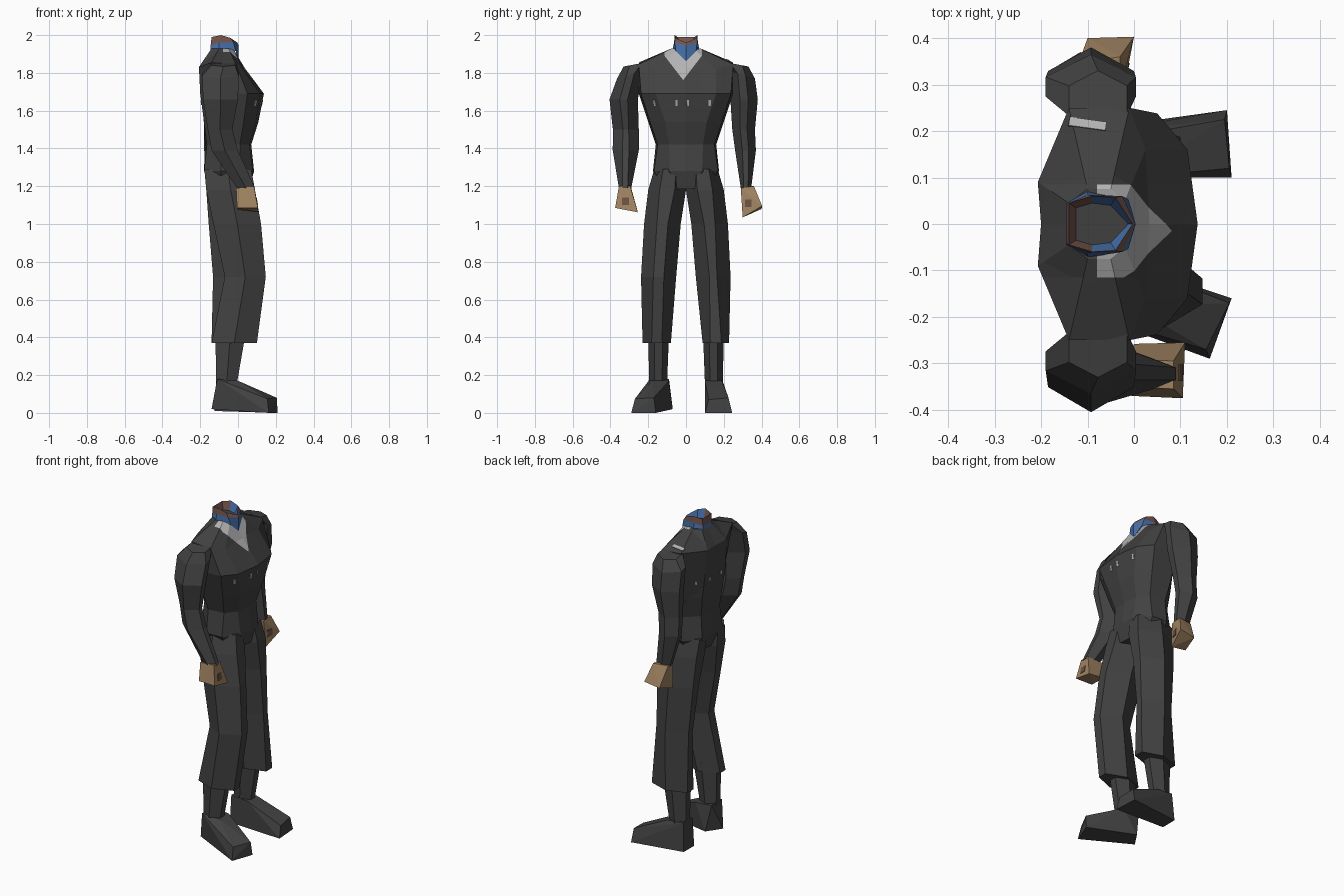
import bpy, bmesh
from mathutils import Vector
from mathutils.bvhtree import BVHTree

if "Cube" in bpy.data.objects:
    bpy.data.objects.remove(bpy.data.objects["Cube"])


def material(name, rgb):
    m = bpy.data.materials.new(name)
    m.diffuse_color = (*rgb, 1)
    m.use_nodes = True
    m.node_tree.nodes["Principled BSDF"].inputs["Base Color"].default_value = m.diffuse_color
    return m


CLOTH = material("charcoal cloth", (0.054, 0.054, 0.054))
SHIRT = material("pale grey shirt", (0.45, 0.45, 0.45))
BLUE = material("blue collar", (0.06, 0.16, 0.40))
NECK = material("brown neck", (0.17, 0.088, 0.07))
SKIN = material("tan skin", (0.35, 0.225, 0.12))
PALM = material("dark palm", (0.15, 0.085, 0.06))


def finish(name, bm, mats):
    bmesh.ops.recalc_face_normals(bm, faces=bm.faces)
    me = bpy.data.meshes.new(name)
    bm.to_mesh(me)
    bm.free()
    for m in mats:
        me.materials.append(m)
    ob = bpy.data.objects.new(name, me)
    bpy.context.collection.objects.link(ob)
    return ob


def loft(rings, bands=None, cap=0):
    """Skin a list of point rings, with a material index per band."""
    bm = bmesh.new()
    vs = [[bm.verts.new(p) for p in r] for r in rings]
    n = len(vs[0])
    for k in range(len(vs) - 1):
        for i in range(n):
            j = (i + 1) % n
            f = bm.faces.new((vs[k][i], vs[k][j], vs[k + 1][j], vs[k + 1][i]))
            f.material_index = bands[k] if bands else 0
    bm.faces.new(vs[0])
    bm.faces.new(vs[-1]).material_index = cap
    return bm


def mirrored(half, z=None):
    """Full ring from the points on its +y half."""
    pts = [Vector(p if z is None else (*p, z)) for p in half]
    return pts + [Vector((p.x, -p.y, p.z)) for p in reversed(pts) if p.y != 0]


def tube(name, specs, side):
    """Six-sided limb from (z, back, front, inner, outer, flatness, tilt) sections."""
    rings = []
    for z, x0, x1, y0, y1, w, tilt in specs:
        outline = [(1, -w), (1, w), (.0, 1), (-1, w), (-1, -w), (.0, -1)]
        rings.append([((x0 + x1) / 2 + a * (x1 - x0) / 2,
                       side * ((y0 + y1) / 2 + b * (y1 - y0) / 2),
                       z - tilt * b) for a, b in outline])
    return finish(name, loft(rings), [CLOTH])


def hull(name, pts, mat):
    bm = bmesh.new()
    for p in pts:
        bm.verts.new(p)
    bmesh.ops.convex_hull(bm, input=bm.verts)
    return finish(name, bm, [mat])


def plate(name, target, origin, direction, size, mat):
    """Thin plate laid on the surface hit by a ray."""
    me = target.data
    tree = BVHTree.FromPolygons([v.co for v in me.vertices],
                                [list(p.vertices) for p in me.polygons])
    loc, nor, _, _ = tree.ray_cast(Vector(origin), Vector(direction))
    if loc is None:
        return
    bm = bmesh.new()
    bmesh.ops.create_cube(bm, size=1)
    bmesh.ops.scale(bm, vec=(*size, 0.006), verts=bm.verts)
    ob = finish(name, bm, [mat])
    ob.rotation_euler = nor.to_track_quat('Z', 'Y').to_euler()
    ob.location = loc


# Torso: half sections from crotch to neck base
torso = loft([
    mirrored([(.055, 0), (.06, .06), (.0, .12), (-.09, .12), (-.14, .08), (-.14, 0)], 1.185),
    mirrored([(.085, 0), (.078, .085), (.01, .17), (-.09, .175), (-.18, .1), (-.18, 0)], 1.28),
    mirrored([(.07, 0), (.06, .09), (.01, .15), (-.09, .16), (-.165, .09), (-.175, 0)], 1.42),
    mirrored([(.108, 0), (.095, .11), (.03, .19), (-.1, .2), (-.18, .1), (-.18, 0)], 1.54),
    mirrored([(.137, 0), (.115, .16), (.05, .238), (-.1, .25), (-.2, .1), (-.2, 0)], 1.69),
    mirrored([(.033, 0, 1.83), (.025, .16, 1.82), (-.01, .25, 1.845), (-.14, .25, 1.855),
              (-.207, .09, 1.83), (-.2, 0, 1.83)]),
    mirrored([(-.002, 0, 1.87), (-.02, .05, 1.92), (-.05, .075, 1.93), (-.1, .075, 1.93),
              (-.14, .045, 1.93), (-.14, 0, 1.93)]),
])
# Cut the shirt opening into the chest
MID, HALF, LOW = -.015, .1, 1.762
cuts = [((0, MID, LOW), (0, 1.3, -1)), ((0, MID, LOW), (0, 1.3, 1)),
        ((0, MID + HALF, 0), (0, 1, 0)), ((0, MID - HALF, 0), (0, 1, 0)), ((-.08, 0, 0), (1, 0, 0))]
for co, no in cuts:
    bmesh.ops.bisect_plane(torso, geom=torso.verts[:] + torso.edges[:] + torso.faces[:],
                           plane_co=co, plane_no=no, dist=1e-5)
for f in torso.faces:
    c = f.calc_center_median()
    if c.x > -.08 and abs(c.y - MID) < HALF and c.z > LOW + 1.3 * abs(c.y - MID):
        f.material_index = 1
torso = finish("torso", torso, [CLOTH, SHIRT])

# Collar and neck stump, sunk at the top
neck = loft([
    mirrored([(.004, 0, 1.862), (-.012, .053, 1.915), (-.1, .072, 1.92), (-.146, .045, 1.915)]),
    mirrored([(.003, 0, 1.945), (-.025, .06, 1.962), (-.1, .063, 1.962), (-.145, .042, 1.945)]),
    mirrored([(-.003, 0, 1.96), (-.04, .057, 1.985), (-.09, .06, 2.0), (-.14, .045, 1.99)]),
    mirrored([(-.012, 0, 1.925), (-.05, .04, 1.94), (-.09, .045, 1.945), (-.125, .035, 1.945)]),
], [0, 1, 3], 2)
for f in neck.faces:
    if f.material_index == 3:
        f.material_index = 0 if f.calc_center_median().x > -.08 else 1
finish("collar_and_neck", neck, [BLUE, NECK, CLOTH])

# Trouser legs (right knee pushed forward) and shins
hip = [(1.29, -.178, .07, .005, .168, .42, 0), (1.18, -.168, .09, .0, .2, .4, 0)]
tube("left_trouser_leg", hip + [(1.0, -.155, .085, .028, .222, .3, 0), (.72, -.132, .085, .052, .236, .22, 0),
                                (.37, -.14, .1, .088, .228, .42, 0)], 1)
tube("right_trouser_leg", hip + [(1.0, -.13, .122, .028, .222, .3, 0), (.72, -.07, .147, .052, .238, .3, 0),
                                 (.37, -.14, .1, .08, .23, .36, 0)], -1)
for side, tag in ((1, "left"), (-1, "right")):
    tube(tag + "_shin", [(.42, -.12, .04, .09, .2, .42, 0), (.16, -.115, -.005, .1, .195, .42, 0)], side)

# Shoes, each turned out differently
hull("left_shoe", [(-.115, .1, .18), (-.115, .19, .18), (-.005, .1, .17), (-.005, .19, .17),
                   (-.125, .1, .01), (-.125, .2, .01), (.21, .1, 0), (.2, .245, 0),
                   (.205, .12, .07), (.195, .225, .08)], CLOTH)
hull("right_shoe", [(-.11, -.19, .18), (-.11, -.09, .18), (0, -.18, .17), (0, -.09, .17),
                    (-.14, -.16, .02), (-.08, -.07, .02), (.163, -.29, 0), (.21, -.16, 0),
                    (.155, -.27, .075), (.205, -.17, .08)], CLOTH)

# Arms: left hangs straight, right swings forward
shoulder = [(1.846, -.14, -.015, .2, .33, .5, .012), (1.79, -.19, .004, .225, .365, .3, .02)]
tube("left_arm", shoulder + [(1.66, -.185, .0, .235, .38, .3, 0), (1.5, -.18, -.04, .245, .365, .3, 0),
                             (1.39, -.18, -.05, .26, .37, .3, 0), (1.19, -.12, -.03, .29, .345, .42, 0)], 1)
tube("right_arm", shoulder + [(1.66, -.185, .0, .255, .405, .28, 0), (1.5, -.16, -.03, .25, .387, .22, 0),
                              (1.39, -.14, .0, .25, .388, .25, 0), (1.19, -.005, .09, .29, .355, .42, 0)], -1)

# Hands
left_hand = hull("left_hand", [(-.12, .295, 1.2), (-.12, .345, 1.2), (-.03, .29, 1.19), (-.03, .36, 1.2),
                               (-.12, .3, 1.05), (-.1, .4, 1.08), (-.02, .3, 1.035), (0, .403, 1.095)], SKIN)
right_hand = hull("right_hand", [(-.01, -.35, 1.19), (-.01, -.29, 1.19), (.085, -.355, 1.2), (.085, -.295, 1.2),
                                 (-.005, -.37, 1.085), (0, -.258, 1.075), (.105, -.375, 1.085),
                                 (.11, -.255, 1.062)], SKIN)
plate("left_palm_mark", left_hand, (1, .33, 1.11), (-1, 0, 0), (.035, .04), PALM)
plate("right_palm_mark", right_hand, (1, -.32, 1.12), (-1, 0, 0), (.035, .04), PALM)

# Pale trim marks on the chest, back and shoulder
for y in (-.165, -.05, .01, .125):
    plate("chest_trim", torso, (1, y, 1.64), (-1, 0, 0), (.012, .032), SHIRT)
for y in (-.14, -.06, .05, .14):
    plate("back_trim", torso, (-1, y, 1.64), (1, 0, 0), (.012, .022), SHIRT)
plate("shoulder_trim", torso, (-.1, .215, 3), (0, 0, -1), (.08, .02), SHIRT)
